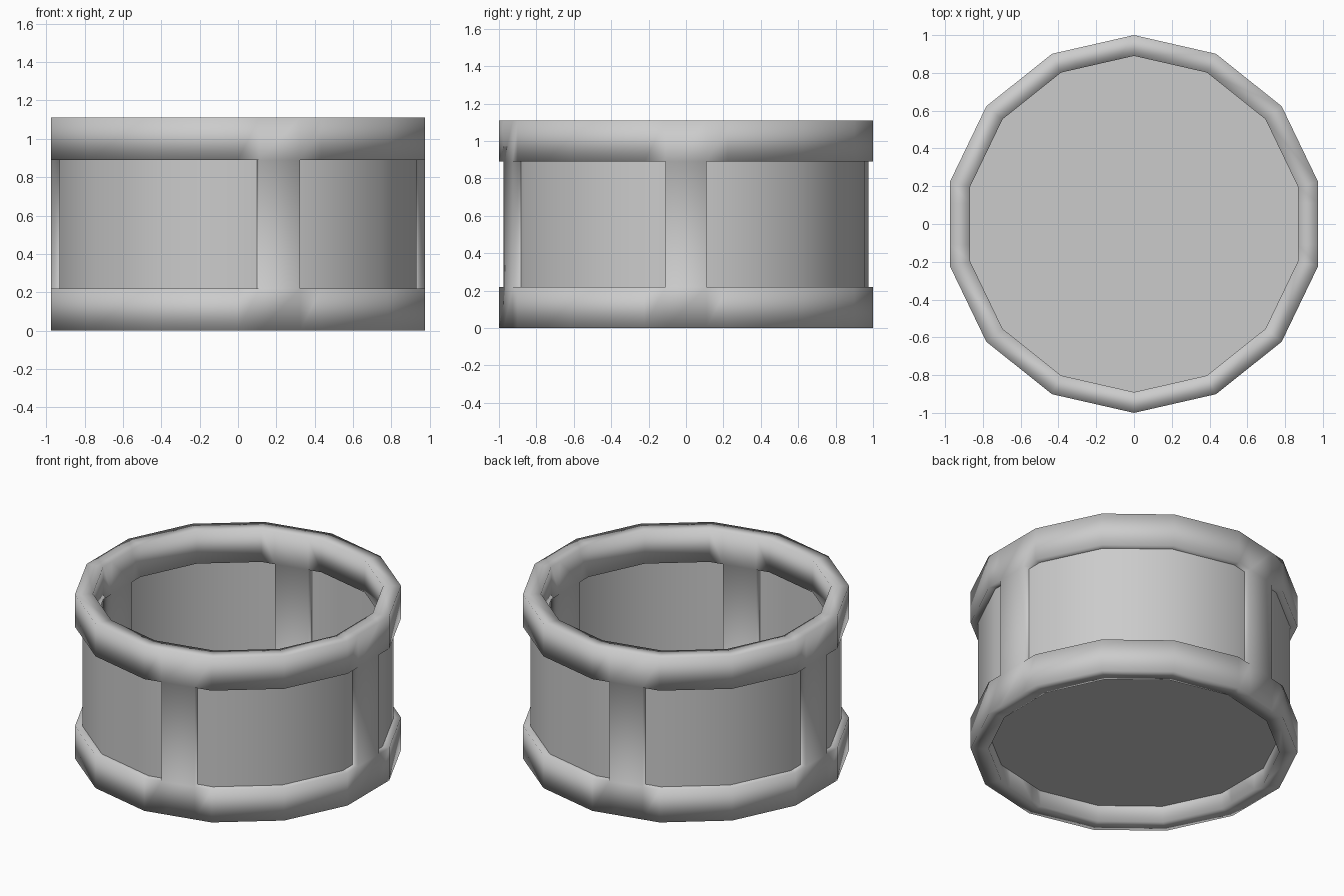
import bpy, bmesh, math
from mathutils import Vector

if "Cube" in bpy.data.objects:
    bpy.data.objects.remove(bpy.data.objects["Cube"])

SIDES = 14
STEP = 2 * math.pi / SIDES
R_OUT, R_IN, R_WALL = 1.0, 0.89, 0.955
HEIGHT, BAND, HALF_POST = 1.11, 0.22, 0.11
POST_FACETS = (0, 4, 7, 11)      # facets carrying an upright, facet 0 faces +x


def finish(name, bm, angle=None):
    bmesh.ops.recalc_face_normals(bm, faces=bm.faces)
    for f in bm.faces:
        f.smooth = True
    mesh = bpy.data.meshes.new(name)
    bm.to_mesh(mesh)
    bm.free()
    obj = bpy.data.objects.new(name, mesh)
    bpy.context.collection.objects.link(obj)
    if angle is not None:
        bpy.context.view_layer.objects.active = obj
        obj.select_set(True)
        bpy.ops.object.shade_smooth_by_angle(angle=math.radians(angle))
        obj.select_set(False)
    return obj


def outline(radius):
    """Polygon points, with two extra points on every facet that has a post."""
    pts, posts = [], []
    for i in range(SIDES):
        a = (i - 0.5) * STEP
        pts.append((radius * math.cos(a), radius * math.sin(a)))
        if i in POST_FACETS:
            mid = i * STEP
            ap = radius * math.cos(STEP / 2)
            posts.append(len(pts))
            for s in (-HALF_POST, HALF_POST):
                pts.append((ap * math.cos(mid) - s * math.sin(mid),
                            ap * math.sin(mid) + s * math.cos(mid)))
    return pts, posts


# Frame: two square-section bands joined by four posts, one welded mesh
bm = bmesh.new()
outer, posts = outline(R_OUT)
inner, _ = outline(R_IN)
levels = (0, BAND, HEIGHT - BAND, HEIGHT)
O = [[bm.verts.new((x, y, z)) for x, y in outer] for z in levels]
I = [[bm.verts.new((x, y, z)) for x, y in inner] for z in levels]
n = len(outer)
for k in range(n):
    j = (k + 1) % n
    is_post = k in posts
    for lo, hi in ((0, 1), (2, 3)):
        bm.faces.new((O[lo][k], O[lo][j], O[hi][j], O[hi][k]))
        bm.faces.new((I[lo][k], I[hi][k], I[hi][j], I[lo][j]))
    for lv in (0, 1, 2, 3):
        if lv in (0, 3) or not is_post:
            bm.faces.new((O[lv][k], O[lv][j], I[lv][j], I[lv][k]))
    if is_post:
        bm.faces.new((O[1][k], O[1][j], O[2][j], O[2][k]))
        bm.faces.new((I[1][k], I[2][k], I[2][j], I[1][j]))
        for m in (k, j):
            bm.faces.new((O[1][m], O[2][m], I[2][m], I[1][m]))
finish("frame", bm)

# Cup: thin wall and floor held inside the frame
bm = bmesh.new()
rings = []
for z in (BAND / 2, HEIGHT - BAND / 2):
    rings.append([bm.verts.new((R_WALL * math.cos((i - 0.5) * STEP),
                                R_WALL * math.sin((i - 0.5) * STEP), z))
                  for i in range(SIDES)])
for i in range(SIDES):
    j = (i + 1) % SIDES
    bm.faces.new((rings[0][i], rings[0][j], rings[1][j], rings[1][i]))
bm.faces.new(rings[0][::-1])
finish("cup_wall_and_floor", bm, 40)
